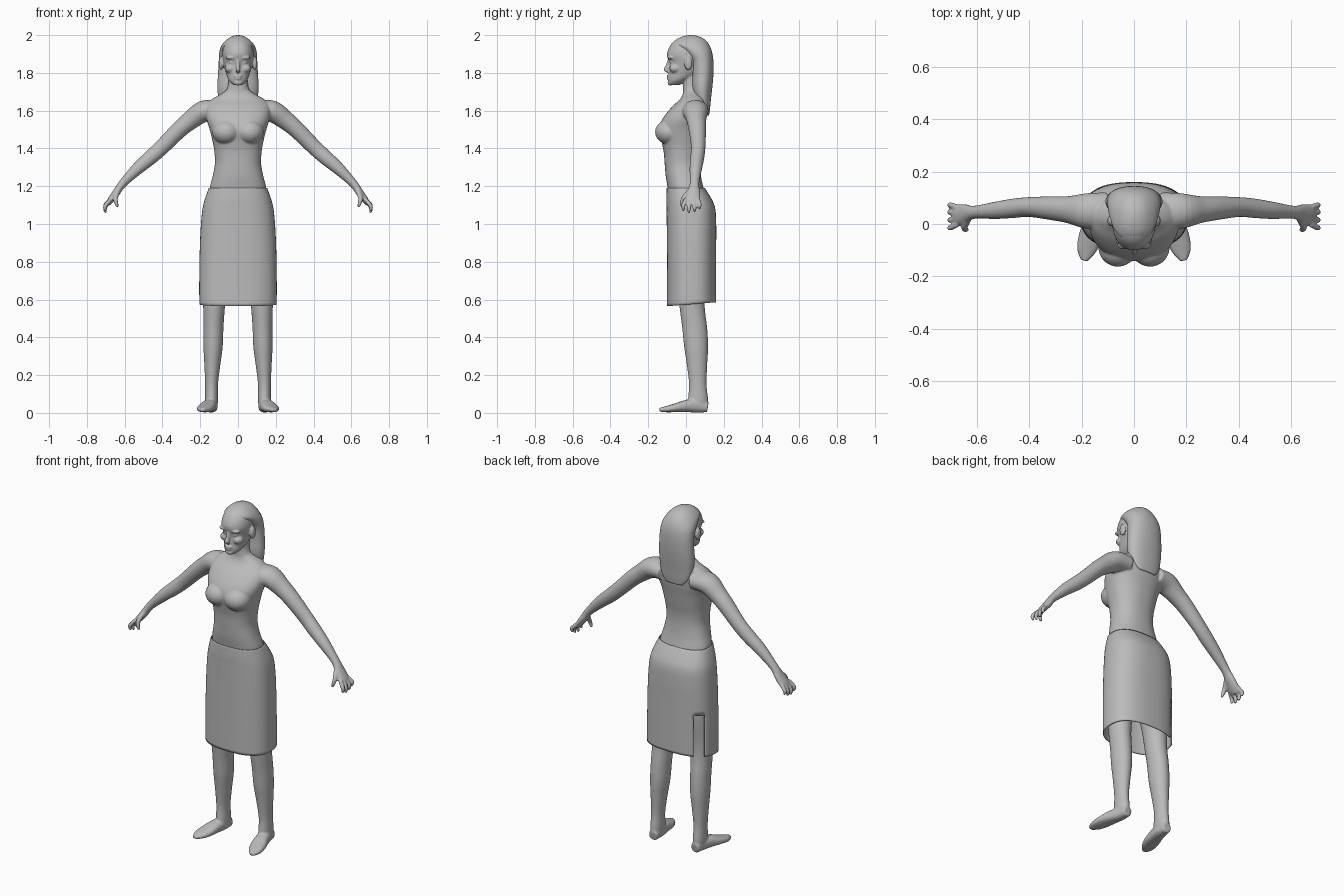
import bpy, bmesh, math
from mathutils import Vector, Matrix

GREY = bpy.data.materials.new("plain grey")
GREY.diffuse_color = (0.5, 0.5, 0.5, 1)


def spline(rows, steps):
    """Catmull-Rom through rows of equal-length tuples."""
    out, n = [], len(rows)
    for i in range(n - 1):
        a, b, c, d = (rows[max(i - 1, 0)], rows[i], rows[i + 1], rows[min(i + 2, n - 1)])
        for k in range(steps):
            t = k / steps
            out.append([0.5 * (2 * q + (r - p) * t + (2 * p - 5 * q + 4 * r - s) * t * t
                               + (3 * q - p - 3 * r + s) * t ** 3)
                        for p, q, r, s in zip(a, b, c, d)])
    out.append(list(rows[-1]))
    return out


def loft(bm, rows, ref=None, p=2.0, seg=32, steps=5, caps=True):
    """Rows are (x, y, z, ru, rv). Rings are level, or across the path if ref is given."""
    pts = spline(rows, steps)
    rings = []
    for i, (x, y, z, ru, rv) in enumerate(pts):
        u, v = Vector((1, 0, 0)), Vector((0, 1, 0))
        if ref:
            d = Vector(pts[min(i + 1, len(pts) - 1)][:3]) - Vector(pts[max(i - 1, 0)][:3])
            d.normalize()
            u = Vector(ref)
            u = (u - d * u.dot(d)).normalized()
            v = d.cross(u)
        ring = []
        for k in range(seg):
            a = 2 * math.pi * k / seg
            c, s = math.cos(a), math.sin(a)
            c = math.copysign(abs(c) ** (2 / p), c)
            s = math.copysign(abs(s) ** (2 / p), s)
            ring.append(bm.verts.new(Vector((x, y, z)) + u * (ru * c) + v * (rv * s)))
        rings.append(ring)
    for r0, r1 in zip(rings, rings[1:]):
        for k in range(seg):
            j = (k + 1) % seg
            bm.faces.new((r0[k], r0[j], r1[j], r1[k]))
    if caps:
        bm.faces.new(rings[0][::-1])
        bm.faces.new(rings[-1])


def level(rows, cx=0):
    """(z, half width, front y, back y) -> loft rows."""
    return [(cx, (f + b) / 2, z, w, (b - f) / 2) for z, w, f, b in rows]


def ball(bm, pos, size):
    m = Matrix.Translation(pos) @ Matrix.Diagonal((*size, 1))
    bmesh.ops.create_uvsphere(bm, u_segments=20, v_segments=14, radius=1, matrix=m)


def finish(bm, name):
    bmesh.ops.recalc_face_normals(bm, faces=bm.faces[:])
    me = bpy.data.meshes.new(name)
    bm.to_mesh(me)
    bm.free()
    me.materials.append(GREY)
    me.polygons.foreach_set("use_smooth", [True] * len(me.polygons))
    ob = bpy.data.objects.new(name, me)
    bpy.context.collection.objects.link(ob)
    return ob


# ---- body: torso, head, limbs, fused into one skin
bm = bmesh.new()
loft(bm, level([(1.08, .15, -.08, .12), (1.13, .15, -.09, .11), (1.19, .150, -.097, .093),
                (1.25, .135, -.107, .08), (1.32, .122, -.113, .073), (1.38, .125, -.118, .076),
                (1.43, .133, -.128, .085), (1.50, .150, -.142, .097), (1.56, .168, -.122, .108),
                (1.62, .170, -.075, .113), (1.66, .140, -.032, .105), (1.69, .088, -.017, .092),
                (1.72, .056, -.015, .08), (1.79, .05, -.015, .08)]), p=2.3, seg=48)
# head
loft(bm, level([(1.735, .022, -.09, -.035), (1.76, .048, -.093, .01), (1.80, .064, -.09, .08),
                (1.85, .077, -.088, .11), (1.90, .083, -.101, .12), (1.95, .072, -.08, .10),
                (1.98, .045, -.045, .07), (1.992, .012, 0, .03)]), p=2.15, seg=40)
# nose, lips, chin
loft(bm, [(0, -.086, 1.88, .008, .008), (0, -.096, 1.845, .009, .01),
          (0, -.106, 1.818, .013, .013), (0, -.098, 1.803, .013, .006)])
ball(bm, (0, -.090, 1.784), (.023, .013, .007))
ball(bm, (0, -.089, 1.770), (.020, .013, .007))
ball(bm, (0, -.084, 1.748), (.023, .014, .015))

for s in (1, -1):
    # bust, brow, eye, cheek, ear
    ball(bm, (s * .062, -.088, 1.487), (.075, .076, .066))
    ball(bm, (s * .034, -.080, 1.880), (.032, .018, .009))
    ball(bm, (s * .033, -.070, 1.855), (.016, .016, .011))
    ball(bm, (s * .040, -.058, 1.823), (.030, .030, .024))
    ball(bm, (s * .090, .012, 1.850), (.012, .022, .036))
    # arm and palm
    arm = [(.10, .05, 1.600, .070, .050), (.18, .05, 1.597, .068, .057),
           (.25, .055, 1.55, .052, .050), (.31, .06, 1.50, .046, .045),
           (.40, .065, 1.41, .038, .041), (.46, .06, 1.355, .037, .039),
           (.53, .052, 1.295, .033, .033), (.61, .045, 1.215, .025, .022),
           (.645, .040, 1.165, .036, .020), (.675, .034, 1.125, .040, .017),
           (.688, .030, 1.105, .032, .012)]
    loft(bm, [(s * r[0], *r[1:]) for r in arm], ref=(0, 1, 0))
    # fingers and thumb
    for y0, y1, drop in ((.064, .072, .02), (.042, .045, .005), (.019, .015, 0), (-.001, -.014, .01)):
        loft(bm, [(s * .675, y0, 1.13, .011, .011), (s * .700, y1, 1.095 + drop * .5, .011, .011),
                  (s * .704, y1, 1.075 + drop, .010, .010), (s * .698, y1, 1.058 + drop, .006, .006)],
             ref=(0, 1, 0), seg=14)
    loft(bm, [(s * .635, .02, 1.175, .014, .014), (s * .648, -.010, 1.14, .013, .013),
              (s * .645, -.021, 1.112, .011, .011), (s * .637, -.022, 1.09, .007, .007)],
         ref=(0, 1, 0), seg=14)
    # leg
    leg = [(1.0, .10, .085, -.07, .13), (.80, .11, .080, -.06, .12), (.65, .123, .065, -.043, .10),
           (.55, .127, .057, -.033, .10), (.45, .13, .053, -.02, .112), (.35, .132, .051, -.01, .117),
           (.25, .136, .042, .005, .112), (.15, .14, .034, .016, .109), (.07, .14, .034, .01, .117),
           (.015, .14, .03, .005, .113)]
    loft(bm, [(s * c, (f + b) / 2, z, w, (b - f) / 2) for z, c, w, f, b in leg])
    # foot, toes turned outwards
    foot = [(.138, .115, .030, .025, .027), (.142, .06, .038, .034, .036), (.155, 0, .036, .040, .032),
            (.168, -.05, .028, .044, .024), (.182, -.10, .020, .037, .017), (.190, -.14, .016, .014, .010)]
    loft(bm, [(s * r[0], *r[1:]) for r in foot], ref=(1, 0, 0), p=2.4)

body = finish(bm, "body")
rm = body.modifiers.new("fuse", 'REMESH')
rm.mode = 'VOXEL'
rm.voxel_size = 0.0052
rm.use_smooth_shade = True
sm = body.modifiers.new("soften", 'SMOOTH')
sm.factor = 0.5
sm.iterations = 4
bpy.context.view_layer.objects.active = body
for m in ("fuse", "soften"):
    bpy.ops.object.modifier_apply(modifier=m)

# ---- hair: swept-back cap and long fall
bm = bmesh.new()
loft(bm, level([(1.575, .055, .10, .122), (1.61, .085, .075, .127), (1.66, .102, .045, .132),
                (1.72, .109, .03, .139), (1.79, .106, .03, .145), (1.86, .102, .022, .145),
                (1.91, .099, -.015, .138), (1.95, .084, -.066, .122), (1.98, .055, -.045, .095),
                (1.995, .028, -.01, .06), (2.0, .006, .02, .035)]), p=2.2, seg=48)
finish(bm, "hair")

# ---- skirt: open tube with a slit at the back
bm = bmesh.new()
loft(bm, level([(.565, .205, -.10, .16), (.72, .205, -.10, .16), (.88, .202, -.101, .16),
                (1.0, .196, -.102, .16), (1.08, .188, -.103, .155), (1.13, .176, -.104, .137),
                (1.19, .155, -.102, .10)]), p=2.5, seg=72, steps=6, caps=False)
slit = [f for f in bm.faces if -.188 < f.calc_center_median().x < -.14
        and f.calc_center_median().y > .07 and f.calc_center_median().z < .84]
bmesh.ops.delete(bm, geom=slit, context='FACES')
for v in bm.verts:  # hem rises slightly to the back
    if v.co.z < .7:
        v.co.z += (v.co.y + .1) * .08 * (.7 - v.co.z) / .135
skirt = finish(bm, "skirt")
wall = skirt.modifiers.new("cloth", 'SOLIDIFY')
wall.thickness = 0.005
wall.offset = -1
